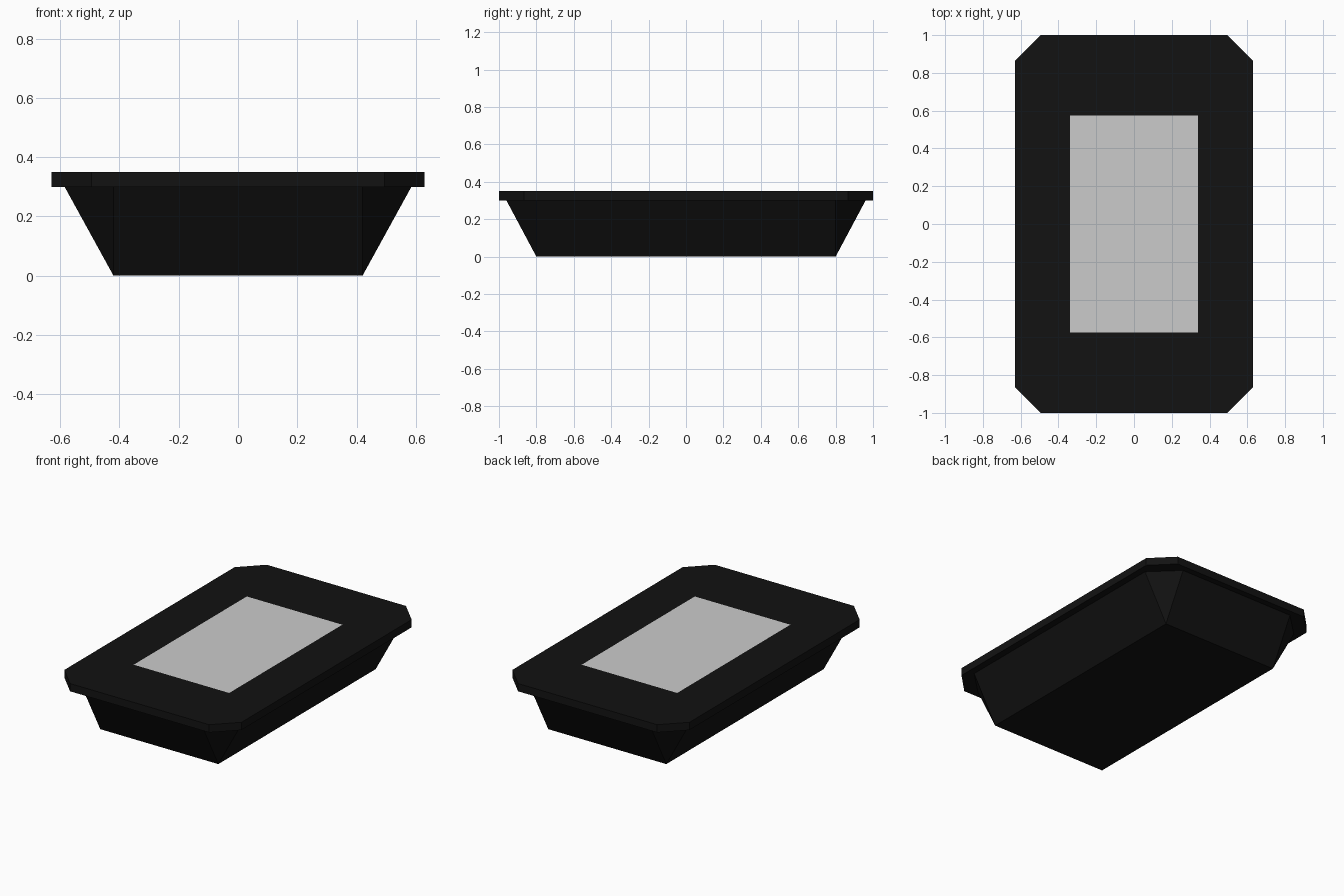
import bpy, bmesh

if "Cube" in bpy.data.objects:
    bpy.data.objects.remove(bpy.data.objects["Cube"])

black = bpy.data.materials.new("black_plastic")
black.diffuse_color = (0.006, 0.006, 0.006, 1)
black.use_nodes = True
black.node_tree.nodes["Principled BSDF"].inputs["Base Color"].default_value = black.diffuse_color


def octagon(hx, hy, cx, cy, z):
    """Rectangle with cut corners; zero cuts give a plain rectangle."""
    pts = []
    for sx, sy in ((1, 1), (-1, 1), (-1, -1), (1, -1)):
        pair = [(sx * hx, sy * (hy - cy), z), (sx * (hx - cx), sy * hy, z)]
        pts += pair if sx * sy > 0 else pair[::-1]
    return pts


def loft(name, rings, cap_start=False, material=None):
    """Skin a stack of eight-point rings, merging doubled corner points."""
    bm = bmesh.new()
    loops = [[bm.verts.new(p) for p in ring] for ring in rings]
    for a, b in zip(loops, loops[1:]):
        for i in range(8):
            j = (i + 1) % 8
            bm.faces.new((a[i], a[j], b[j], b[i]))
    if cap_start:
        bm.faces.new(loops[0][::-1])
    bmesh.ops.remove_doubles(bm, verts=bm.verts[:], dist=1e-5)
    mesh = bpy.data.meshes.new(name)
    bm.to_mesh(mesh)
    bm.free()
    if material:
        mesh.materials.append(material)
    obj = bpy.data.objects.new(name, mesh)
    bpy.context.collection.objects.link(obj)
    return obj


body_top = octagon(0.585, 0.96, 0.165, 0.16, 0.30)
window = octagon(0.34, 0.575, 0, 0, 0.35)

# Tapered tray: rectangular base flaring to a cut-corner top
loft("tray_body", [octagon(0.42, 0.80, 0, 0, 0), body_top],
     cap_start=True, material=black)

# Overhanging rim: underside, outer edge and flat top around the panel
loft("rim", [body_top,
             octagon(0.63, 1.0, 0.135, 0.135, 0.30),
             octagon(0.63, 1.0, 0.135, 0.135, 0.35),
             window], material=black)

# Flush grey panel
mesh = bpy.data.meshes.new("top_panel")
mesh.from_pydata(window[::2], [], [(0, 1, 2, 3)])
bpy.context.collection.objects.link(bpy.data.objects.new("top_panel", mesh))
